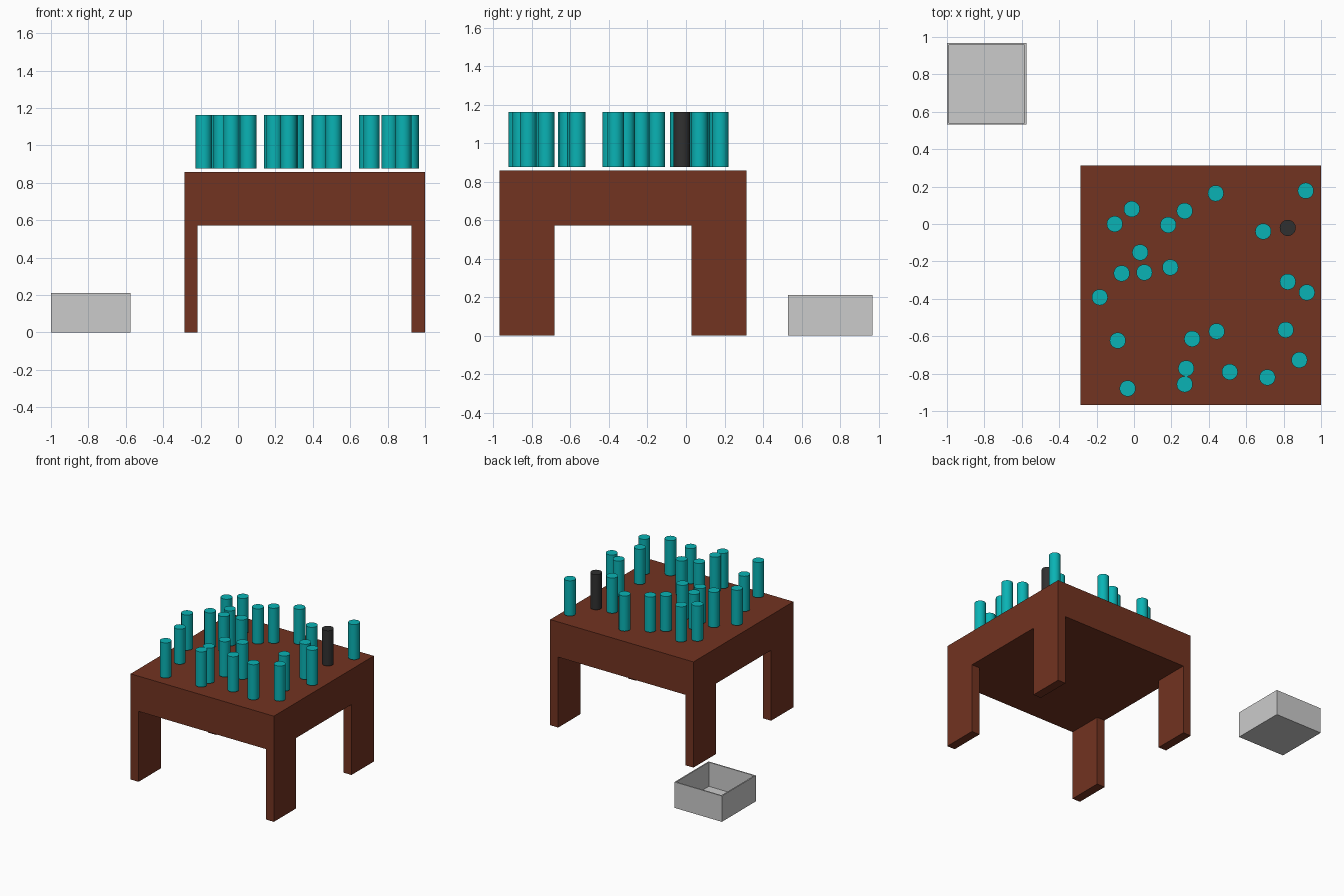
import bpy
import bmesh

if "Cube" in bpy.data.objects:
    bpy.data.objects.remove(bpy.data.objects["Cube"])

U = 0.0715  # base module of the table


def material(name, rgb):
    mat = bpy.data.materials.new(name)
    mat.diffuse_color = (*rgb, 1.0)
    mat.use_nodes = True
    mat.node_tree.nodes["Principled BSDF"].inputs["Base Color"].default_value = mat.diffuse_color
    return mat


def finish(bm, name, mat=None):
    """Clean up a bmesh and turn it into a named object."""
    bmesh.ops.recalc_face_normals(bm, faces=bm.faces[:])
    mesh = bpy.data.meshes.new(name)
    bm.to_mesh(mesh)
    bm.free()
    obj = bpy.data.objects.new(name, mesh)
    bpy.context.collection.objects.link(obj)
    if mat:
        mesh.materials.append(mat)
    return obj


def extrude(bm, faces, dz, keep=False):
    """Extrude faces vertically by dz."""
    res = bmesh.ops.extrude_face_region(bm, geom=faces, use_keep_orig=keep)
    verts = [g for g in res["geom"] if isinstance(g, bmesh.types.BMVert)]
    bmesh.ops.translate(bm, verts=verts, vec=(0, 0, dz))
    if not keep:
        bmesh.ops.delete(bm, geom=[f for f in faces if f.is_valid], context="FACES")


brown = material("brown_wood", (0.17, 0.033, 0.015))
teal = material("teal", (0.003, 0.45, 0.46))
dark = material("dark", (0.03, 0.03, 0.03))

# Table: thick solid slab, with the corner cells pulled down into legs
xs = [-0.287, -0.287 + U, 1.0 - U, 1.0]
ys = [-0.968, -0.968 + 4 * U, 0.314 - 4 * U, 0.314]
bm = bmesh.new()
grid = [[bm.verts.new((x, y, 8 * U)) for y in ys] for x in xs]
cells = {}
for i in range(3):
    for j in range(3):
        cells[i, j] = bm.faces.new((grid[i][j], grid[i + 1][j],
                                    grid[i + 1][j + 1], grid[i][j + 1]))
extrude(bm, list(cells.values()), 4 * U, keep=True)
for i in (0, 2):
    for j in (0, 2):
        extrude(bm, [cells[i, j]], -8 * U)
bmesh.ops.recalc_face_normals(bm, faces=bm.faces[:])
bmesh.ops.dissolve_limit(bm, angle_limit=0.01, verts=bm.verts[:], edges=bm.edges[:])
finish(bm, "table", brown)


# Pegs: upright rods hovering just above the table top
def peg(name, x, y, mat):
    bpy.ops.mesh.primitive_cylinder_add(vertices=32, radius=0.6 * U, depth=4 * U,
                                        location=(x, y, 0.876 + 2 * U))
    obj = bpy.context.object
    obj.name = name
    obj.data.materials.append(mat)
    bpy.ops.object.shade_smooth_by_angle()


spots = [(-0.103, 0.0), (-0.012, 0.08), (0.183, -0.005), (0.271, 0.07),
         (0.437, 0.164), (0.918, 0.178), (0.691, -0.04), (0.033, -0.152),
         (-0.066, -0.264), (0.055, -0.259), (0.194, -0.232), (-0.183, -0.392),
         (0.822, -0.309), (0.924, -0.366), (-0.087, -0.623), (0.311, -0.614),
         (0.442, -0.574), (0.811, -0.566), (0.884, -0.727), (0.279, -0.772),
         (0.271, -0.857), (0.512, -0.791), (0.713, -0.82), (-0.034, -0.879)]
for n, (x, y) in enumerate(spots, 1):
    peg(f"teal_peg_{n}", x, y, teal)
peg("dark_peg", 0.822, -0.021, dark)

# Tray: open box with thin walls and floor
x0, x1, y0, y1, height, wall = -1.0, -0.574, 0.531, 0.968, 0.21, 0.0145
bm = bmesh.new()
bmesh.ops.create_cube(bm, size=1)
bmesh.ops.scale(bm, vec=(x1 - x0, y1 - y0, height), verts=bm.verts[:])
bmesh.ops.translate(bm, vec=((x0 + x1) / 2, (y0 + y1) / 2, height / 2), verts=bm.verts[:])
top = max(bm.faces, key=lambda f: f.calc_center_median().z)
bmesh.ops.inset_region(bm, faces=[top], thickness=wall)
extrude(bm, [top], wall - height)
finish(bm, "open_tray")
